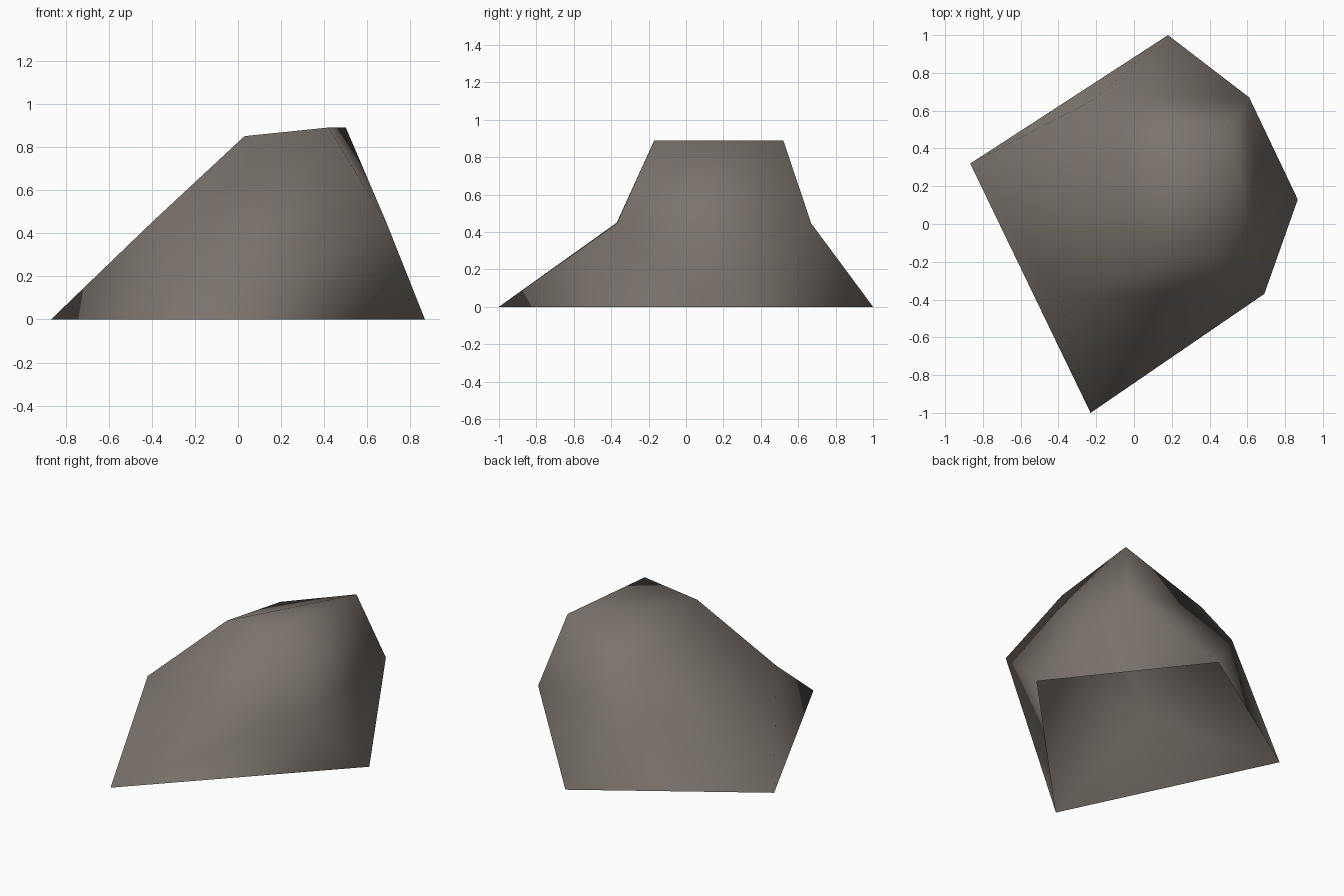
import bpy, bmesh

if "Cube" in bpy.data.objects:
    bpy.data.objects.remove(bpy.data.objects["Cube"])

# Boulder shell, open underneath: three four-cornered rings,
# each listed left-back, left-front, right-front, right-back
RINGS = [
    [(-0.867, 0.32, 0), (-0.23, -1.0, 0), (0.867, 0.13, 0), (0.18, 1.0, 0)],               # base
    [(-0.21, 0.66, 0.45), (-0.40, -0.37, 0.45), (0.69, -0.37, 0.445), (0.61, 0.67, 0.445)],  # waist
    [(-0.07, 0.54, 0.68), (0.03, -0.16, 0.85), (0.42, -0.17, 0.89), (0.50, 0.52, 0.89)],   # crown
]

bm = bmesh.new()
rings = [[bm.verts.new(p) for p in ring] for ring in RINGS]


def add_quad(a, b, c, d):
    """Fill four corners with two triangles split from a to c."""
    bm.faces.new((a, b, c))
    bm.faces.new((a, c, d))


# Sides
for low, high in zip(rings, rings[1:]):
    for i in range(4):
        j = (i + 1) % 4
        add_quad(low[i], low[j], high[j], high[i])

# Crown, split across the low back-left corner
k, j, i, h = rings[-1]
add_quad(j, i, h, k)

for f in bm.faces:
    f.smooth = True
bm.normal_update()

mesh = bpy.data.meshes.new("boulder")
bm.to_mesh(mesh)
bm.free()

# Single warm grey stone colour
stone = bpy.data.materials.new("warm grey stone")
stone.diffuse_color = (0.20, 0.172, 0.15, 1)
stone.use_nodes = True
stone.node_tree.nodes["Principled BSDF"].inputs["Base Color"].default_value = stone.diffuse_color
mesh.materials.append(stone)

boulder = bpy.data.objects.new("boulder", mesh)
bpy.context.collection.objects.link(boulder)
